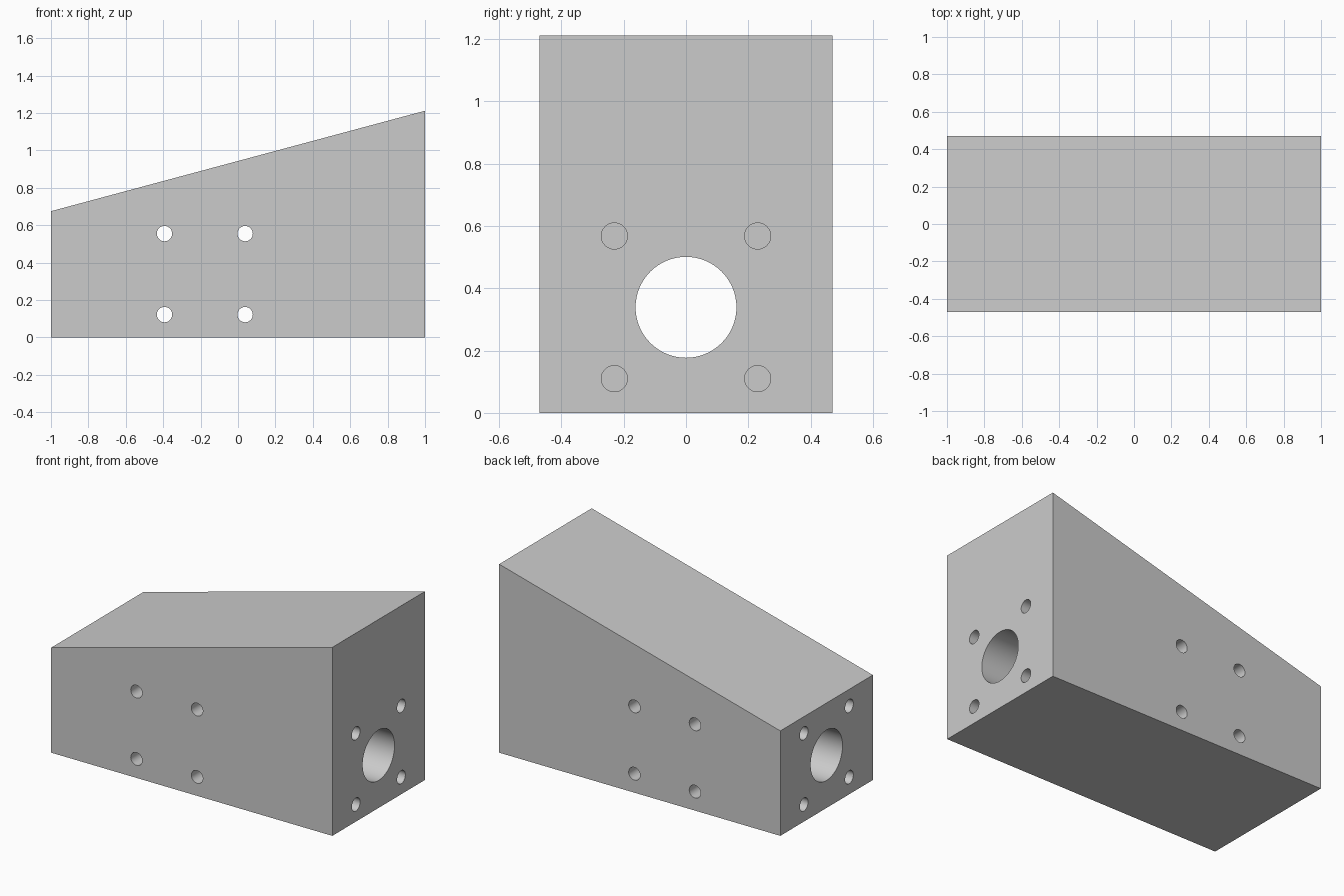
import bpy
import bmesh
import math
from mathutils import Matrix, Vector

cube = bpy.data.objects.get("Cube")
if cube:
    bpy.data.objects.remove(cube, do_unlink=True)

HALF_X, HALF_Y = 1.0, 0.47
LOW, HIGH = 0.675, 1.212      # block height at each end
BLIND_DEPTH = 0.4

grey = bpy.data.materials.new("plain grey")
grey.use_nodes = True
colour = (0.6, 0.6, 0.6, 1)
grey.diffuse_color = colour
grey.node_tree.nodes["Principled BSDF"].inputs["Base Color"].default_value = colour


def make_object(name, bm):
    bmesh.ops.recalc_face_normals(bm, faces=bm.faces)
    mesh = bpy.data.meshes.new(name)
    bm.to_mesh(mesh)
    bm.free()
    mesh.materials.append(grey)
    obj = bpy.data.objects.new(name, mesh)
    bpy.context.collection.objects.link(obj)
    return obj


def add_cylinder(bm, centre, axis, radius, length, sides):
    turn = Vector((0, 0, 1)).rotation_difference(Vector(axis)).to_matrix().to_4x4()
    bmesh.ops.create_cone(bm, cap_ends=True, segments=sides, radius1=radius,
                          radius2=radius, depth=length,
                          matrix=Matrix.Translation(centre) @ turn)


# Wedge block: side profile pushed through the depth
bm = bmesh.new()
profile = [(-HALF_X, 0), (HALF_X, 0), (HALF_X, HIGH), (-HALF_X, LOW)]
side = bm.faces.new([bm.verts.new((x, -HALF_Y, z)) for x, z in profile])
result = bmesh.ops.extrude_face_region(bm, geom=[side])
moved = [v for v in result["geom"] if isinstance(v, bmesh.types.BMVert)]
bmesh.ops.translate(bm, verts=moved, vec=(0, 2 * HALF_Y, 0))
block = make_object("wedge_block", bm)

# All the drilled holes
bm = bmesh.new()
add_cylinder(bm, (0, 0, 0.339), (1, 0, 0), 0.162, 2.4, 64)      # main bore
for x in (-0.393, 0.038):                                       # cross holes
    for z in (0.122, 0.555):
        add_cylinder(bm, (x, 0, z), (0, 1, 0), 0.041, 1.2, 32)
for end in (-1, 1):                                             # blind end holes
    for y in (-0.23, 0.23):
        for z in (0.11, 0.568):
            add_cylinder(bm, (end * HALF_X, y, z), (1, 0, 0), 0.042,
                         2 * BLIND_DEPTH, 32)
drill = make_object("hole_cutter", bm)
drill.hide_render = True

# Cut the holes and bake the result
cut = block.modifiers.new("holes", "BOOLEAN")
cut.operation = "DIFFERENCE"
cut.solver = "EXACT"
cut.object = drill
graph = bpy.context.evaluated_depsgraph_get()
baked = bpy.data.meshes.new_from_object(block.evaluated_get(graph))
block.modifiers.clear()
block.data = baked
bpy.data.objects.remove(drill, do_unlink=True)

# Smooth hole walls, crisp block edges
bpy.ops.object.select_all(action="DESELECT")
block.select_set(True)
bpy.context.view_layer.objects.active = block
bpy.ops.object.shade_smooth_by_angle(angle=math.radians(30))
